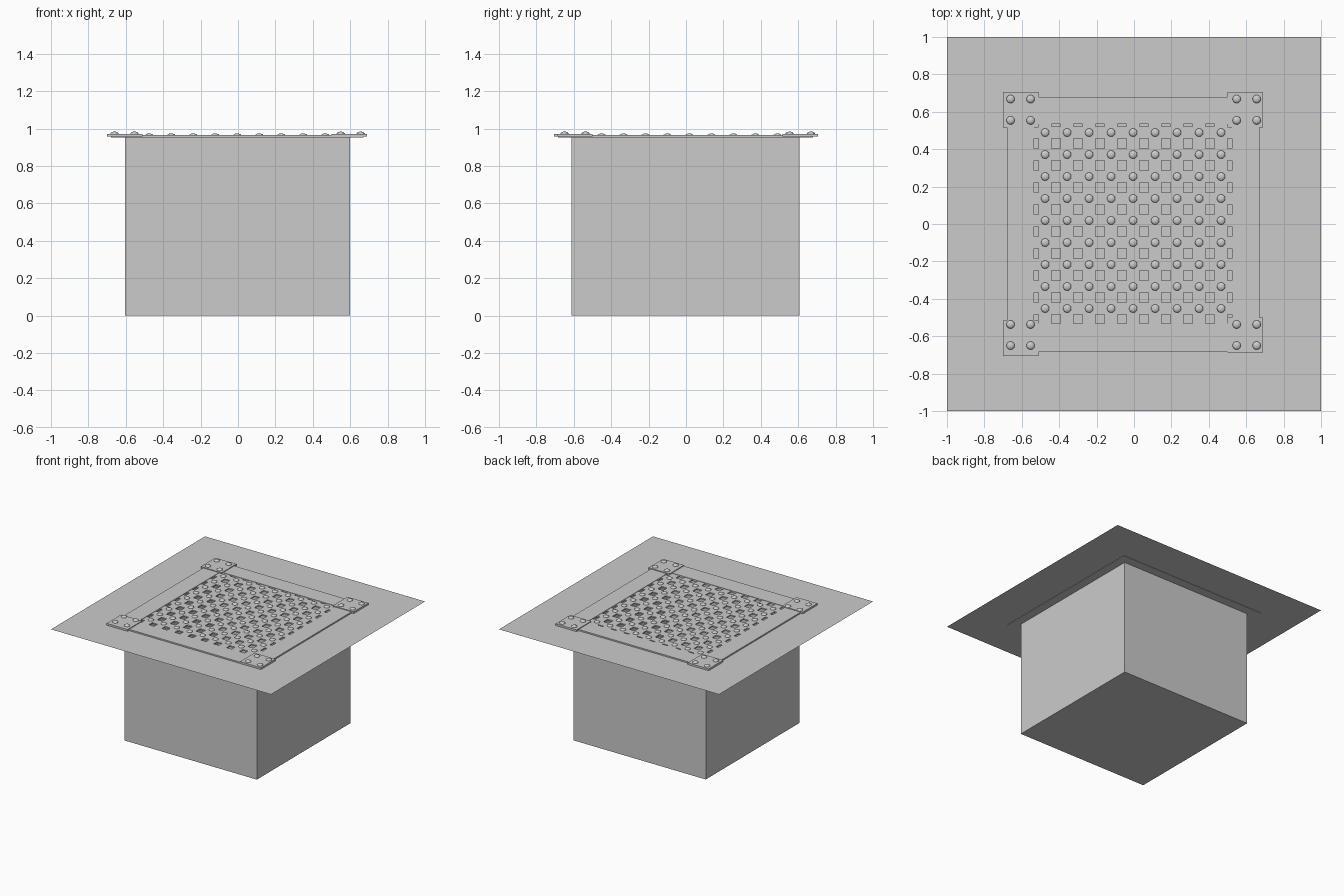
import bpy, bmesh
from mathutils import Matrix

if "Cube" in bpy.data.objects:
    bpy.data.objects.remove(bpy.data.objects["Cube"])

GROUND_Z = 0.955


def finish(name, bm, smooth=False):
    bmesh.ops.recalc_face_normals(bm, faces=bm.faces)
    for f in bm.faces:
        f.smooth = smooth
    me = bpy.data.meshes.new(name)
    bm.to_mesh(me)
    bm.free()
    ob = bpy.data.objects.new(name, me)
    bpy.context.collection.objects.link(ob)
    return ob


def thicken(bm, height):
    res = bmesh.ops.extrude_face_region(bm, geom=bm.faces[:], use_keep_orig=True)
    verts = [v for v in res["geom"] if isinstance(v, bmesh.types.BMVert)]
    bmesh.ops.translate(bm, verts=verts, vec=(0, 0, height))


def corners(bm, r, z):
    x0, x1, y0, y1 = r
    return [bm.verts.new((x, y, z)) for x, y in ((x0, y0), (x1, y0), (x1, y1), (x0, y1))]


def ring(name, outer, inner, z, height=0):
    bm = bmesh.new()
    a, b = corners(bm, outer, z), corners(bm, inner, z)
    for i in range(4):
        j = (i + 1) % 4
        bm.faces.new((a[i], a[j], b[j], b[i]))
    if height:
        thicken(bm, height)
    else:
        return finish(name, bm)
    return finish(name, bm)


def slab(name, r, z, height, open_top=False):
    bm = bmesh.new()
    a, b = corners(bm, r, z), corners(bm, r, z + height)
    bm.faces.new(a[::-1])
    if not open_top:
        bm.faces.new(b)
    for i in range(4):
        j = (i + 1) % 4
        bm.faces.new((a[i], a[j], b[j], b[i]))
    return finish(name, bm)


def studs(name, points, z, radius, height):
    bm = bmesh.new()
    for x, y in points:
        m = Matrix.Translation((x, y, z)) @ Matrix.Diagonal((radius, radius, height, 1))
        bmesh.ops.create_uvsphere(bm, u_segments=16, v_segments=8, radius=1, matrix=m)
    return finish(name, bm, smooth=True)


# Ground sheet with an opening, and the open-topped pit below it
pit = (-0.604, 0.60, -0.612, 0.606)
ring("ground_sheet", (-1, 1, -1, 1), pit, GROUND_Z)
slab("pit", pit, 0, GROUND_Z, open_top=True)

# Flat frame around the opening
ring("frame", (-0.68, 0.67, -0.685, 0.68), (-0.535, 0.525, -0.533, 0.535), 0.952, 0.014)

# Corner plates with four rivets each
plates = {
    "back_left": (-0.70, -0.51, 0.517, 0.706),
    "back_right": (0.50, 0.69, 0.517, 0.706),
    "front_left": (-0.70, -0.51, -0.706, -0.517),
    "front_right": (0.50, 0.69, -0.688, -0.50),
}
for name, r in plates.items():
    slab("corner_plate_" + name, r, 0.957, 0.015)
studs("corner_rivets",
      [(x, y) for x in (-0.66, -0.553, 0.549, 0.656) for y in (-0.65, -0.537, 0.554, 0.668)],
      0.972, 0.022, 0.012)

# Grate: one perforated sheet, solid wherever a bar runs in x or y
xs = [-0.475 + 0.1176 * i for i in range(9)]
ys = [-0.452 + 0.1176 * i for i in range(9)]
half_x, half_y = 0.0345, 0.032


def cuts(centres, half, lo, hi):
    return [lo] + [c + s * half for c in centres for s in (-1, 1)] + [hi]


cx, cy = cuts(xs, half_x, -0.56, 0.55), cuts(ys, half_y, -0.545, 0.56)
bm = bmesh.new()
grid = [[bm.verts.new((x, y, 0.953)) for y in cy] for x in cx]
for i in range(len(cx) - 1):
    for j in range(len(cy) - 1):
        if i % 2 or j % 2:
            bm.faces.new((grid[i][j], grid[i + 1][j], grid[i + 1][j + 1], grid[i][j + 1]))
bmesh.ops.delete(bm, geom=[v for v in bm.verts if not v.link_faces], context='VERTS')
thicken(bm, 0.010)
finish("grate", bm)

# Round studs on the bar crossings
studs("grate_studs", [(x, y) for x in xs for y in ys], 0.963, 0.022, 0.011)
